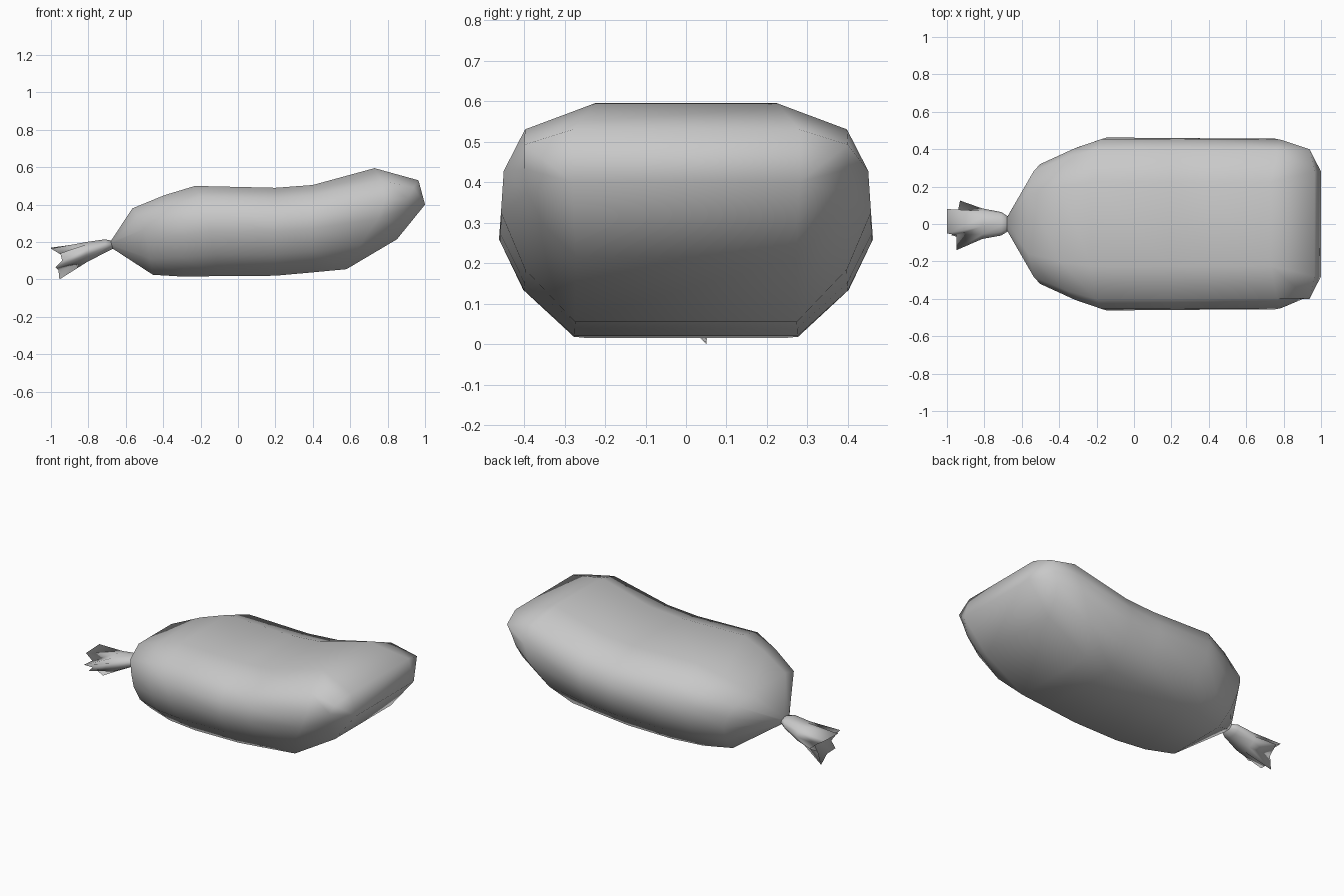
import bpy
import bmesh
import math

cube = bpy.data.objects.get("Cube")
if cube:
    bpy.data.objects.remove(cube, do_unlink=True)

GREY = (0.58, 0.58, 0.58, 1.0)
cloth = bpy.data.materials.new("grey_cloth")
cloth.use_nodes = True
cloth.diffuse_color = GREY
cloth.node_tree.nodes["Principled BSDF"].inputs["Base Color"].default_value = GREY


def loft(name, rings, tip=None):
    """Skin closed rings of equal length, optionally closing the last one to a point."""
    bm = bmesh.new()
    loops = [[bm.verts.new(p) for p in ring] for ring in rings]
    n = len(rings[0])
    for a, b in zip(loops, loops[1:]):
        for i in range(n):
            j = (i + 1) % n
            bm.faces.new((a[i], a[j], b[j], b[i]))
    bm.faces.new(loops[0])
    if tip:
        centre = bm.verts.new(tip)
        for i in range(n):
            bm.faces.new((loops[-1][i], loops[-1][(i + 1) % n], centre))
    bmesh.ops.remove_doubles(bm, verts=bm.verts, dist=0.0005)
    bmesh.ops.recalc_face_normals(bm, faces=bm.faces)
    mesh = bpy.data.meshes.new(name)
    bm.to_mesh(mesh)
    bm.free()
    mesh.materials.append(cloth)
    mesh.shade_smooth()
    obj = bpy.data.objects.new(name, mesh)
    bpy.context.collection.objects.link(obj)
    return obj


# Half cross-section from bottom to top: height fraction and width fraction
HEIGHTS = (0, 0.24, 0.5, 0.69, 0.88, 1)
ROUND = (0.6, 0.87, 1, 0.985, 0.87, 0.49)
BLUNT = (0.68, 0.87, 0.98, 1, 1, 0.7)
FLAT = (1,) * 6


def section(top, bottom, width, shape=ROUND, bulge=0):
    """Slanted ring whose sides lean along x by the bulge, most of it high up."""
    half = []
    for t, w in zip(HEIGHTS, shape):
        x = bottom[0] + (top[0] - bottom[0]) * t + bulge * math.sin(math.pi * t ** 1.5)
        z = bottom[1] + (top[1] - bottom[1]) * t
        half.append((x, width * w, z))
    return half + [(x, -y, z) for x, y, z in reversed(half)]


# Stuffed sack, from the tied neck to the raised blunt end
loft("sack_body", [
    section((-0.68, 0.205), (-0.67, 0.165), 0.04),
    section((-0.565, 0.38), (-0.455, 0.025), 0.325, bulge=0.03),
    section((-0.395, 0.45), (-0.29, 0.015), 0.41, bulge=0.045),
    section((-0.23, 0.5), (-0.1, 0.018), 0.462, bulge=0.02),
    section((0.2, 0.49), (0.2, 0.02), 0.46),
    section((0.4, 0.505), (0.4, 0.038), 0.458),
    section((0.73, 0.595), (0.58, 0.055), 0.457, bulge=0.105),
    section((0.965, 0.53), (0.85, 0.215), 0.4, BLUNT, -0.025),
    section((1.0, 0.4), (1.0, 0.4), 0.28, FLAT),
])

# Gathered tail: outer folds alternate with inner creases around the open end
hem = [
    (-0.93, 0.125, 0.12), (-0.94, 0.075, 0.13),
    (-1.0, 0.08, 0.17), (-1.0, -0.05, 0.165), (-0.95, -0.06, 0.135),
    (-0.95, -0.14, 0.14), (-0.94, -0.07, 0.10),
    (-0.975, -0.06, 0.065), (-0.96, 0.0, 0.05),
    (-0.955, 0.05, 0.0), (-0.94, 0.06, 0.08),
]


def gather(x, ry, rz, z):
    ring = []
    for i in range(len(hem)):
        a = 2 * math.pi * i / len(hem)
        ring.append((x, ry * math.cos(a), z + rz * math.sin(a)))
    return ring


loft("gathered_tail", [
    gather(-0.665, 0.035, 0.02, 0.185),
    gather(-0.71, 0.064, 0.036, 0.179),
    gather(-0.81, 0.083, 0.055, 0.146),
    hem,
], tip=(-0.84, 0, 0.14))
